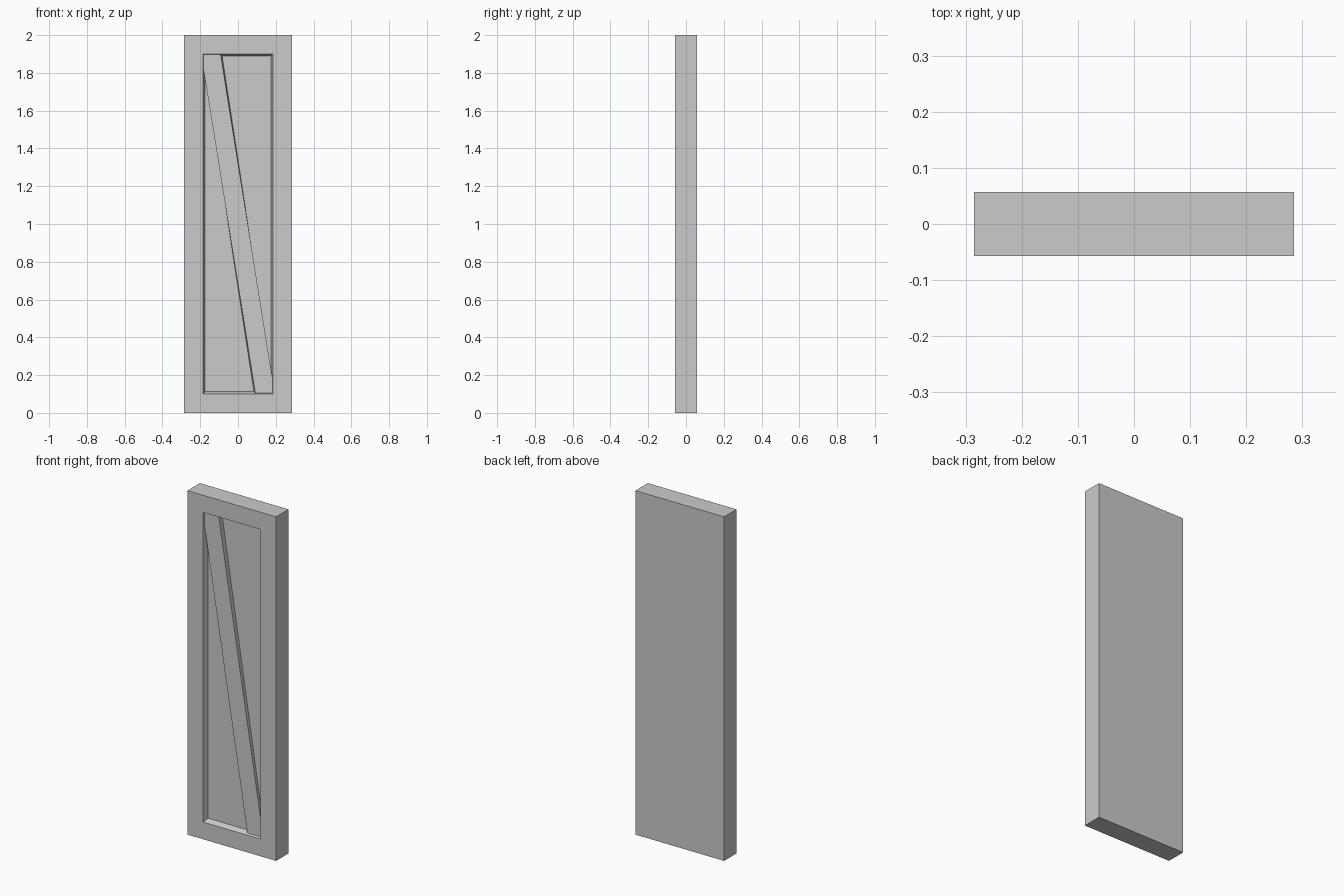
import bpy, bmesh

if "Cube" in bpy.data.objects:
    bpy.data.objects.remove(bpy.data.objects["Cube"])

HW, HD, H = 0.285, 0.057, 2.0
FLOOR_Y, BRACE_Y = -0.024, -0.046


def finish(name, bm):
    bmesh.ops.recalc_face_normals(bm, faces=bm.faces)
    mesh = bpy.data.meshes.new(name)
    bm.to_mesh(mesh)
    bm.free()
    obj = bpy.data.objects.new(name, mesh)
    bpy.context.collection.objects.link(obj)


def loft(name, loops):
    """Bridge successive loops of points and cap both ends."""
    bm = bmesh.new()
    rings = [[bm.verts.new(p) for p in loop] for loop in loops]
    for a, b in zip(rings, rings[1:]):
        for i in range(len(a)):
            j = (i + 1) % len(a)
            bm.faces.new((a[i], a[j], b[j], b[i]))
    bm.faces.new(rings[0])
    bm.faces.new(rings[-1])
    finish(name, bm)


def rect(hw, y, z0, z1):
    return [(-hw, y, z0), (hw, y, z0), (hw, y, z1), (-hw, y, z1)]


# Door slab with a recess whose walls taper towards the floor
loft("door_panel", [
    rect(HW, HD, 0, H),
    rect(HW, -HD, 0, H),
    rect(0.185, -HD, 0.1, 1.9),
    rect(0.175, FLOOR_Y, 0.112, 1.89),
])

# Diagonal brace lying in the recess, its free edges slightly splayed
front = [(-0.182, 1.897), (-0.092, 1.897), (0.182, 0.185),
         (0.182, 0.106), (0.092, 0.106), (-0.182, 1.815)]
back = [(-0.175, 1.89), (-0.084, 1.89), (0.175, 0.20),
        (0.175, 0.112), (0.084, 0.112), (-0.175, 1.80)]
loft("diagonal_brace", [
    [(x, BRACE_Y, z) for x, z in front],
    [(x, FLOOR_Y, z) for x, z in back],
])
